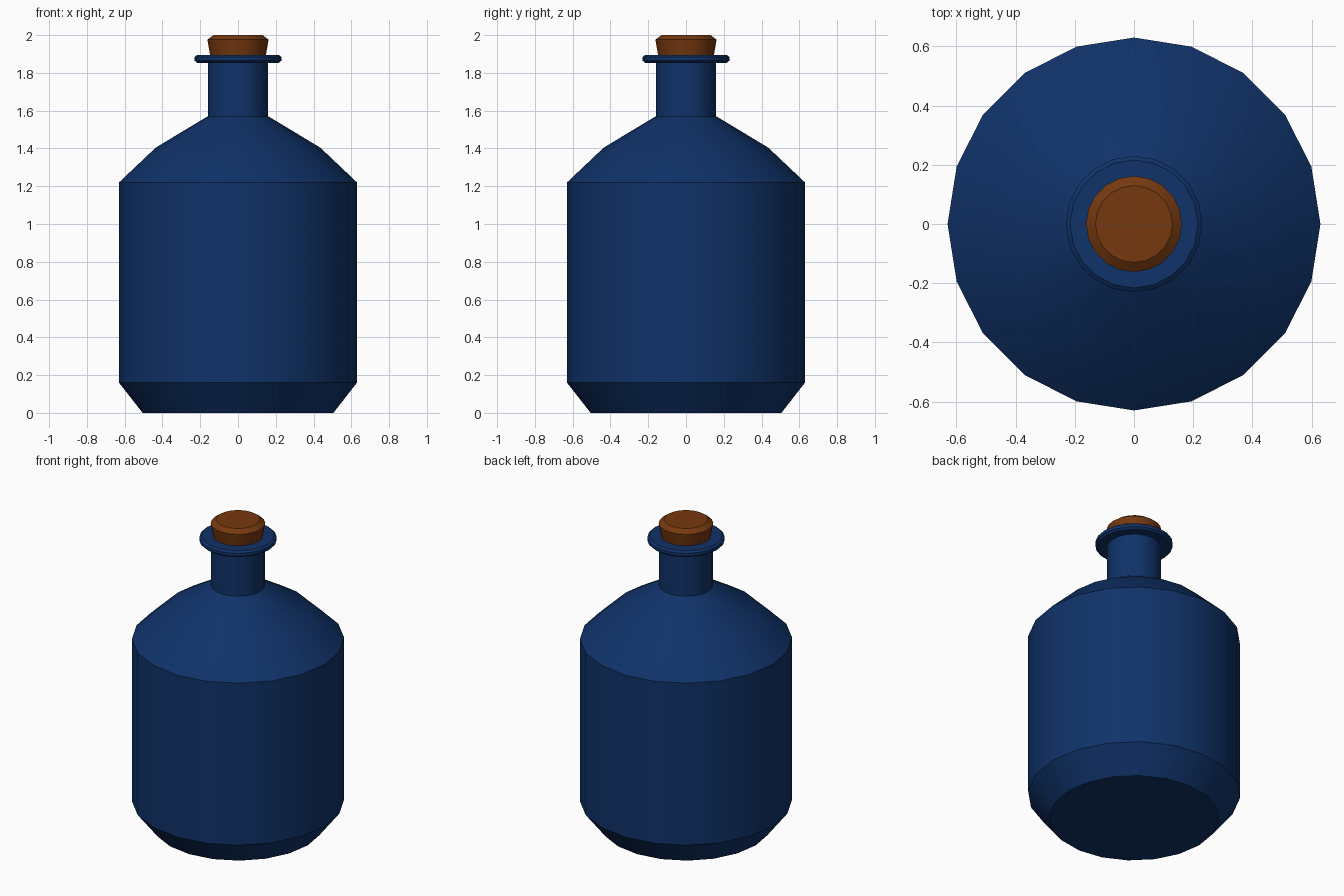
import bpy
import bmesh
from math import cos, sin, tau, radians

SIDES = 20

cube = bpy.data.objects.get("Cube")
if cube:
    bpy.data.objects.remove(cube, do_unlink=True)


def make_material(name, colour):
    mat = bpy.data.materials.new(name)
    mat.use_nodes = True
    mat.diffuse_color = colour
    mat.node_tree.nodes["Principled BSDF"].inputs["Base Color"].default_value = colour
    return mat


def lathe(name, profile, mat):
    """Turn a (radius, height) profile around z and cap both ends."""
    bm = bmesh.new()
    rings = [[bm.verts.new((r * cos(tau * i / SIDES), r * sin(tau * i / SIDES), z))
              for i in range(SIDES)] for r, z in profile]
    for low, high in zip(rings, rings[1:]):
        for i in range(SIDES):
            j = (i + 1) % SIDES
            bm.faces.new((low[i], low[j], high[j], high[i]))
    bm.faces.new(rings[0][::-1])
    bm.faces.new(rings[-1])
    mesh = bpy.data.meshes.new(name)
    bm.to_mesh(mesh)
    bm.free()
    mesh.materials.append(mat)
    obj = bpy.data.objects.new(name, mesh)
    bpy.context.collection.objects.link(obj)
    # Smooth around the sides, crisp at the profile corners
    bpy.ops.object.select_all(action="DESELECT")
    obj.select_set(True)
    bpy.context.view_layer.objects.active = obj
    bpy.ops.object.shade_smooth_by_angle(angle=radians(29))
    return obj


blue = make_material("dark blue glass", (0.005, 0.032, 0.14, 1))
brown = make_material("brown cork", (0.18, 0.04, 0.005, 1))

# Bottle: chamfered base, straight body, two-step shoulder and neck
lathe("bottle_body", [(0.505, 0), (0.63, 0.16), (0.63, 1.22), (0.435, 1.405),
                      (0.16, 1.57), (0.16, 1.87)], blue)

# Rounded lip around the mouth
lathe("bottle_lip", [(0.15, 1.853), (0.216, 1.853), (0.23, 1.865),
                     (0.23, 1.884), (0.216, 1.895), (0.14, 1.895)], blue)

# Tapered stopper with a bevelled top
lathe("cork", [(0.145, 1.88), (0.162, 1.976), (0.13, 2.0)], brown)
